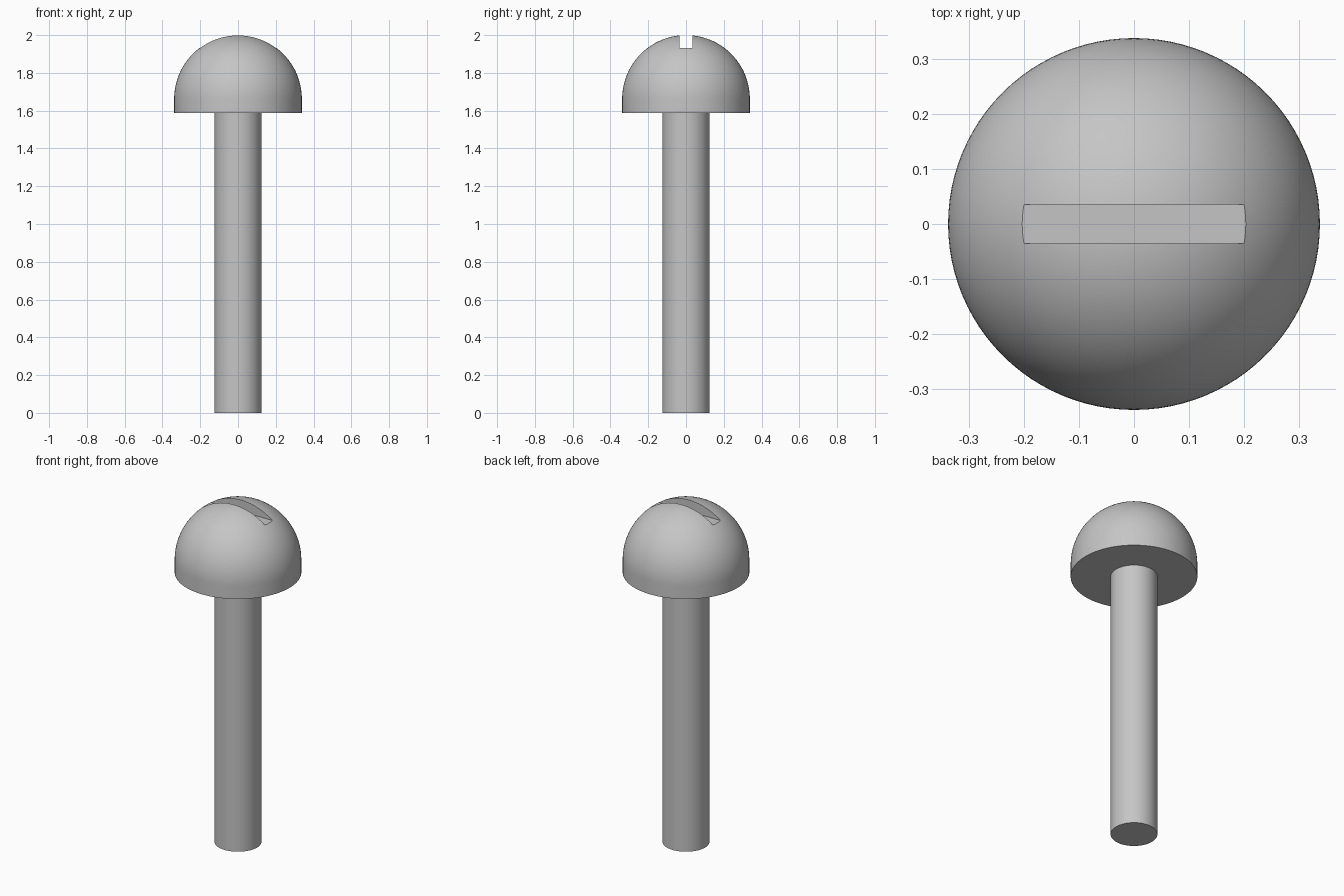
import bpy
import bmesh
import math

cube = bpy.data.objects.get("Cube")
if cube:
    bpy.data.objects.remove(cube, do_unlink=True)

SEGMENTS = 96
HEAD_R, SHAFT_R = 0.338, 0.125
HEAD_BASE, TOP = 1.587, 2.0
DOME_Z = TOP - HEAD_R
SLOT_FLOOR, SLOT_WIDTH = 1.932, 0.07

steel = bpy.data.materials.new("grey steel")
steel.use_nodes = True
GREY = (0.56, 0.56, 0.56, 1)
steel.diffuse_color = GREY
steel.node_tree.nodes["Principled BSDF"].inputs["Base Color"].default_value = GREY


def add_object(name, bm):
    bmesh.ops.recalc_face_normals(bm, faces=bm.faces)
    mesh = bpy.data.meshes.new(name)
    bm.to_mesh(mesh)
    bm.free()
    mesh.materials.append(steel)
    obj = bpy.data.objects.new(name, mesh)
    bpy.context.collection.objects.link(obj)
    return obj


def lathe(name, profile):
    """Spin an (r, z) profile, starting and ending on the axis, around z."""
    bm = bmesh.new()
    verts = [bm.verts.new((r, 0, z)) for r, z in profile]
    edges = [bm.edges.new(pair) for pair in zip(verts, verts[1:])]
    bmesh.ops.spin(bm, geom=verts + edges, cent=(0, 0, 0), axis=(0, 0, 1),
                   angle=math.tau, steps=SEGMENTS, use_merge=True)
    bmesh.ops.remove_doubles(bm, verts=bm.verts, dist=1e-5)
    return add_object(name, bm)


def activate(obj):
    bpy.ops.object.select_all(action='DESELECT')
    obj.select_set(True)
    bpy.context.view_layer.objects.active = obj


# Shaft, sunk slightly into the head
shaft = lathe("shaft", [(0, 0), (SHAFT_R, 0), (SHAFT_R, HEAD_BASE + 0.03),
                        (0, HEAD_BASE + 0.03)])

# Round head: flat underside, short straight rim, hemispherical dome
RINGS = 32
dome = [(HEAD_R * math.cos(a), DOME_Z + HEAD_R * math.sin(a))
        for a in (math.pi / 2 * i / RINGS for i in range(RINGS))]
head = lathe("head", [(0, HEAD_BASE), (HEAD_R, HEAD_BASE)] + dome + [(0, TOP)])

# Driver slot, cut right across the dome
bm = bmesh.new()
bmesh.ops.create_cube(bm, size=1)
bmesh.ops.scale(bm, vec=(1, SLOT_WIDTH, 0.2), verts=bm.verts)
bmesh.ops.translate(bm, vec=(0, 0, SLOT_FLOOR + 0.1), verts=bm.verts)
cutter = add_object("slot_cutter", bm)
cutter.hide_render = True
cut = head.modifiers.new("slot", 'BOOLEAN')
cut.operation = 'DIFFERENCE'
cut.solver = 'EXACT'
cut.object = cutter
activate(head)
bpy.ops.object.modifier_apply(modifier=cut.name)
bpy.data.objects.remove(cutter, do_unlink=True)

# Smooth curves, crisp edges
for part in (shaft, head):
    activate(part)
    bpy.ops.object.shade_smooth_by_angle(angle=math.radians(30))
